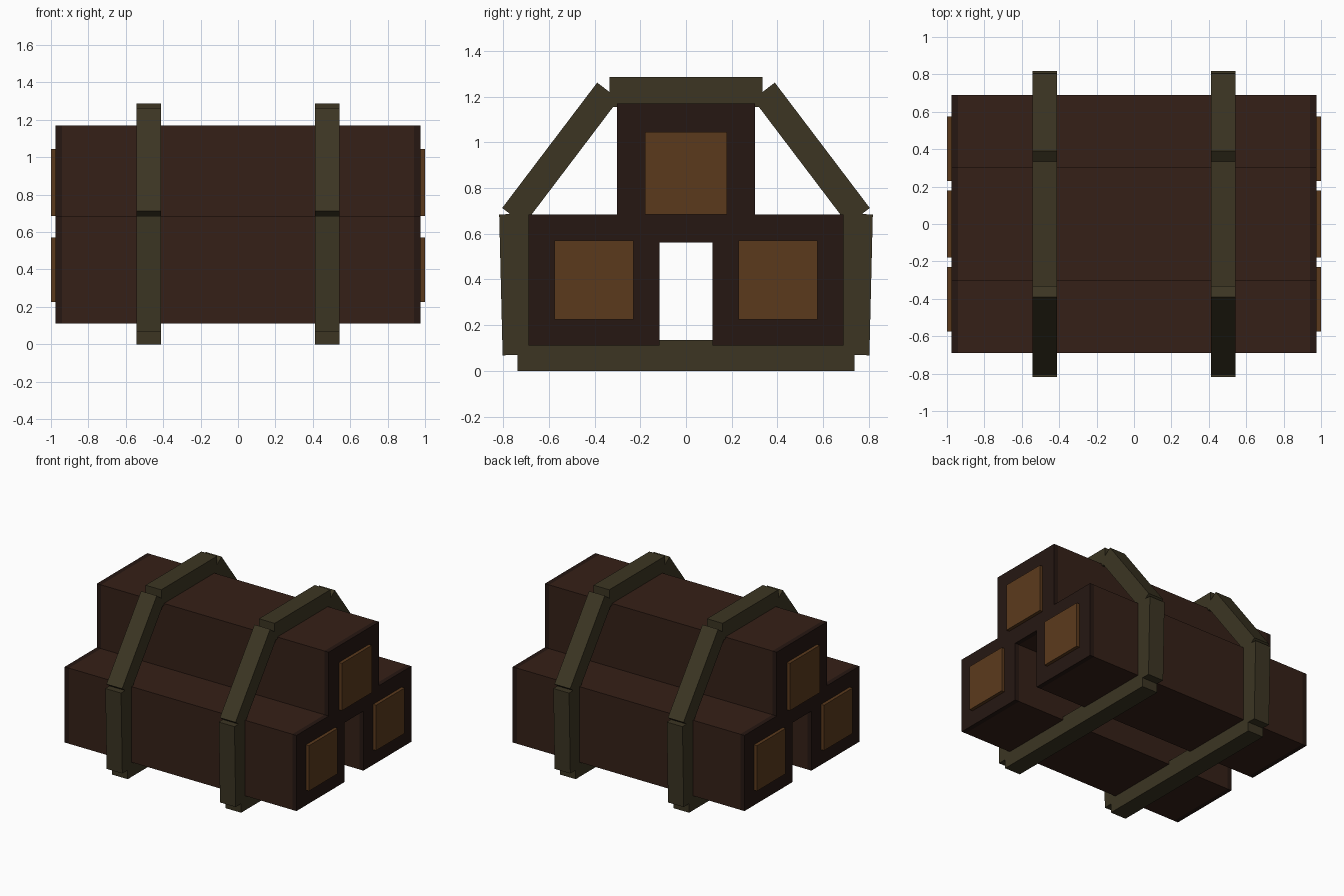
import bpy, bmesh
from mathutils import Vector

if "Cube" in bpy.data.objects:
    bpy.data.objects.remove(bpy.data.objects["Cube"])


def material(name, rgb):
    m = bpy.data.materials.new(name)
    m.diffuse_color = (*rgb, 1)
    m.use_nodes = True
    m.node_tree.nodes["Principled BSDF"].inputs["Base Color"].default_value = m.diffuse_color
    return m


BARK = material("bark", (0.036, 0.0145, 0.0085))
RIM = material("dark_rim", (0.019, 0.0085, 0.006))
WOOD = material("cut_wood", (0.105, 0.042, 0.012))
STRAP = material("strap", (0.045, 0.036, 0.0165))


def prism(name, profile, x0, x1, mat):
    """Extrude a (y, z) profile along x."""
    bm = bmesh.new()
    face = bm.faces.new([bm.verts.new((x0, y, z)) for y, z in profile])
    new = bmesh.ops.extrude_face_region(bm, geom=[face])["geom"]
    verts = [v for v in new if isinstance(v, bmesh.types.BMVert)]
    bmesh.ops.translate(bm, verts=verts, vec=(x1 - x0, 0, 0))
    bmesh.ops.recalc_face_normals(bm, faces=bm.faces)
    me = bpy.data.meshes.new(name)
    bm.to_mesh(me)
    bm.free()
    me.materials.append(mat)
    ob = bpy.data.objects.new(name, me)
    bpy.context.collection.objects.link(ob)
    return ob


def rect(y0, y1, z0, z1):
    return [(y0, z0), (y1, z0), (y1, z1), (y0, z1)]


def slab(a, b, thick):
    """Bar profile with outer edge a-b, thickened to the right of a->b."""
    a, b = Vector(a), Vector(b)
    d = (b - a).normalized()
    n = Vector((d.y, -d.x)) * thick
    return [tuple(p) for p in (a, b, b + n, a + n)]


# Square logs with dark end rims and pale cut faces
logs = {
    "front_log": (rect(-0.69, -0.115, 0.11, 0.685), rect(-0.575, -0.23, 0.225, 0.57)),
    "back_log": (rect(0.115, 0.69, 0.11, 0.685), rect(0.23, 0.575, 0.225, 0.57)),
    "top_log": (rect(-0.303, 0.303, 0.562, 1.17), rect(-0.18, 0.18, 0.685, 1.045)),
}
for name, (body, cut) in logs.items():
    prism(name, body, -0.94, 0.94, BARK)
    for side, s in (("left", -1), ("right", 1)):
        prism(f"{name}_{side}_rim", body, s * 0.94, s * 0.975, RIM)
        prism(f"{name}_{side}_cut_face", cut, s * 0.96, s * 1.0, WOOD)

# Two strap loops: bottom, top, and mirrored upright and sloping bars
for side, cx in (("left", -0.477), ("right", 0.477)):
    x0, x1 = cx - 0.066, cx + 0.066
    prism(f"{side}_strap_bottom", rect(-0.738, 0.738, 0, 0.135), x0, x1, STRAP)
    prism(f"{side}_strap_top", rect(-0.335, 0.335, 1.155, 1.286), x0, x1, STRAP)
    upright = slab((-0.803, 0.068), (-0.818, 0.685), 0.132)
    slope = slab((-0.805, 0.713), (-0.389, 1.262), 0.12)
    for end, s in (("front", 1), ("back", -1)):
        for part, prof in (("upright", upright), ("slope", slope)):
            prism(f"{side}_strap_{end}_{part}", [(s * y, z) for y, z in prof], x0, x1, STRAP)
